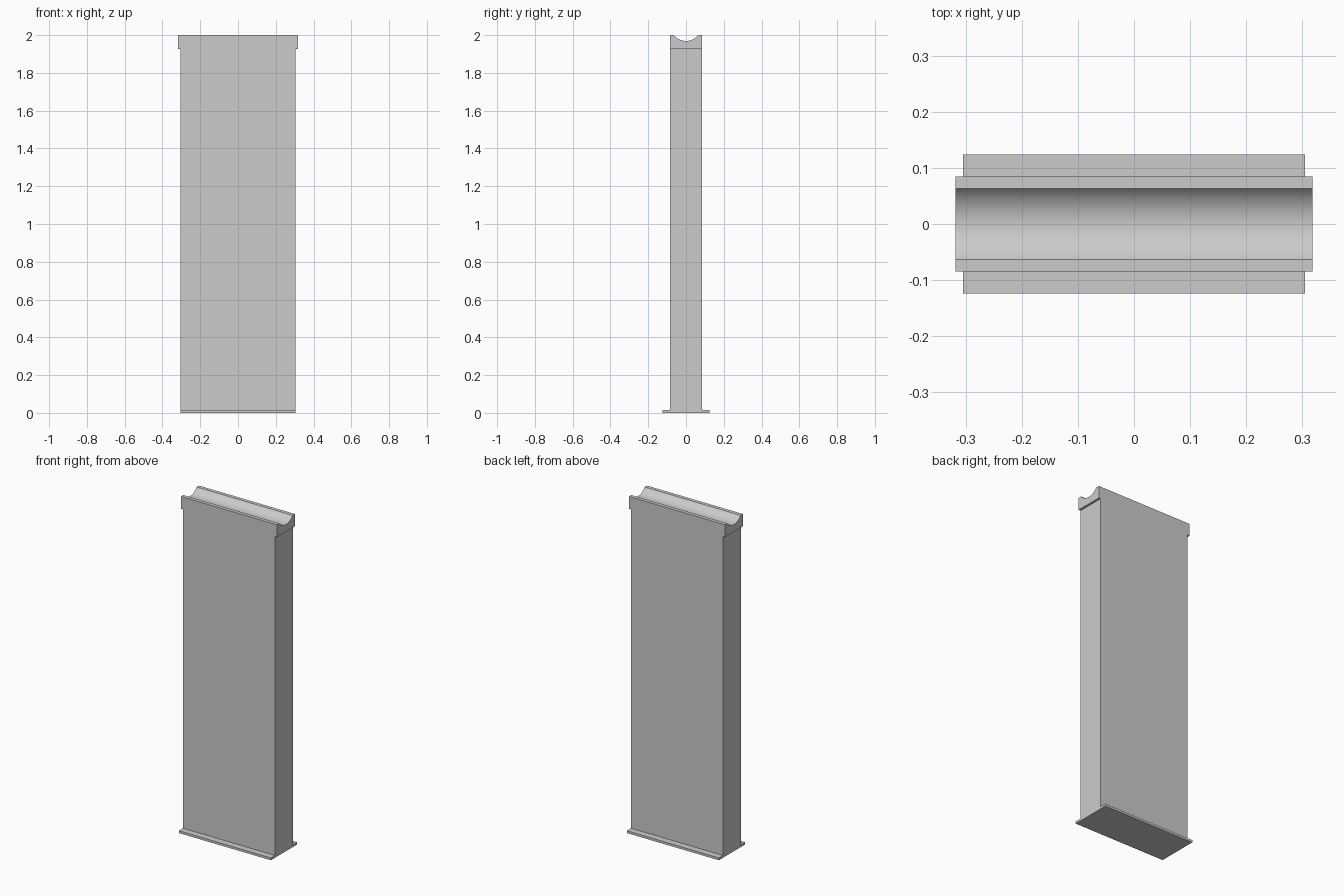
import bpy, bmesh, math

if "Cube" in bpy.data.objects:
    bpy.data.objects.remove(bpy.data.objects["Cube"], do_unlink=True)

grey = bpy.data.materials.new("light grey")
grey.use_nodes = True
grey.diffuse_color = (0.6, 0.6, 0.6, 1)
grey.node_tree.nodes["Principled BSDF"].inputs["Base Color"].default_value = (0.6, 0.6, 0.6, 1)


def extrude_profile(name, profile, half_length):
    """Sweep a closed (y, z) profile along x, centred on the origin."""
    bm = bmesh.new()
    face = bm.faces.new([bm.verts.new((-half_length, y, z)) for y, z in profile])
    swept = bmesh.ops.extrude_face_region(bm, geom=[face])["geom"]
    moved = [v for v in swept if isinstance(v, bmesh.types.BMVert)]
    bmesh.ops.translate(bm, verts=moved, vec=(2 * half_length, 0, 0))
    bmesh.ops.recalc_face_normals(bm, faces=bm.faces)
    mesh = bpy.data.meshes.new(name)
    bm.to_mesh(mesh)
    bm.free()
    mesh.materials.append(grey)
    obj = bpy.data.objects.new(name, mesh)
    bpy.context.collection.objects.link(obj)
    return obj


def rectangle(half_width, bottom, top):
    return [(-half_width, bottom), (half_width, bottom), (half_width, top), (-half_width, top)]


WIDTH, DEPTH = 0.305, 0.085
PLATE_TOP, CAP_BOTTOM, TOP = 0.014, 1.926, 2.0

# Foot plate and tall slab
extrude_profile("base_plate", rectangle(0.124, 0, PLATE_TOP), WIDTH)
extrude_profile("slab", rectangle(DEPTH, PLATE_TOP, CAP_BOTTOM), WIDTH)

# Cap with a rounded trough along its top
groove, sag, steps = 0.063, 0.031, 24
radius = (groove ** 2 + sag ** 2) / (2 * sag)
sweep = math.asin(groove / radius)
centre = TOP - sag + radius
angles = [sweep * (1 - 2 * i / steps) for i in range(steps + 1)]
trough = [(radius * math.sin(a), centre - radius * math.cos(a)) for a in angles]
outline = rectangle(DEPTH, CAP_BOTTOM, TOP)
cap = extrude_profile("grooved_cap", outline[:3] + trough + outline[3:], 0.318)

# Smooth the trough only
bpy.ops.object.select_all(action="DESELECT")
cap.select_set(True)
bpy.context.view_layer.objects.active = cap
bpy.ops.object.shade_smooth_by_angle(angle=math.radians(30))
